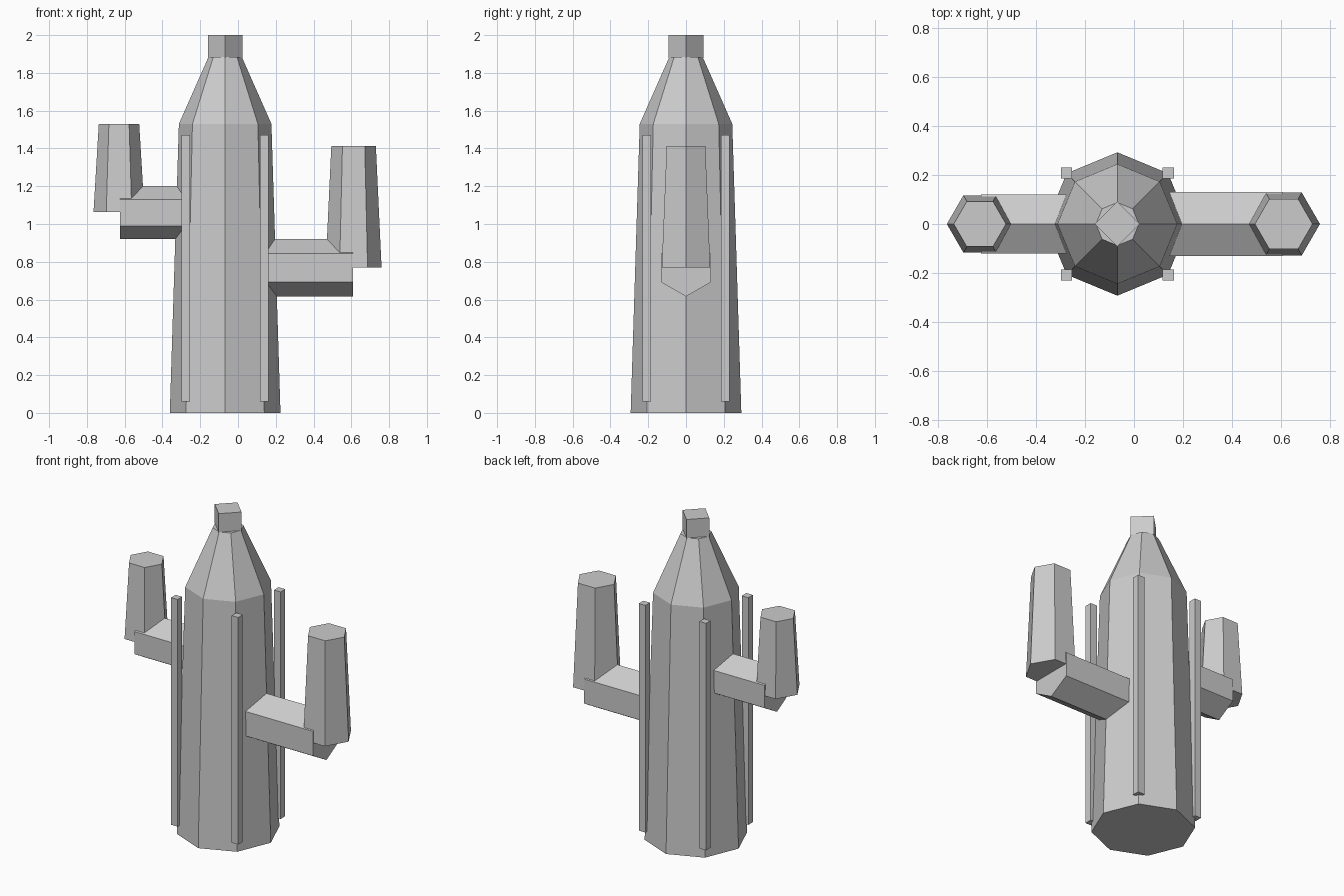
import bpy, bmesh, math
from mathutils import Matrix, Vector

if "Cube" in bpy.data.objects:
    bpy.data.objects.remove(bpy.data.objects["Cube"])

grey = bpy.data.materials.new("plain grey")
grey.diffuse_color = (0.6, 0.6, 0.6, 1)
grey.use_nodes = True
grey.node_tree.nodes["Principled BSDF"].inputs["Base Color"].default_value = grey.diffuse_color
CX = -0.068  # trunk axis


def lathe(name, sides, profile, origin=(0, 0, 0), along_x=False):
    """Flat-faced solid from (radius, height) rings; first corner on +x."""
    bm = bmesh.new()
    rings = []
    for r, h in profile:
        ring = []
        for i in range(sides):
            a = 2 * math.pi * i / sides
            p = Vector((r * math.cos(a), r * math.sin(a), h))
            if along_x:  # lay the axis along x, keeping a corner on top
                p = Vector((p.z, p.y, p.x))
            ring.append(bm.verts.new(p + Vector(origin)))
        rings.append(ring)
    for lo, hi in zip(rings, rings[1:]):
        for i in range(sides):
            j = (i + 1) % sides
            bm.faces.new((lo[i], lo[j], hi[j], hi[i]))
    bm.faces.new(rings[0][::-1])
    bm.faces.new(rings[-1])
    return finish(name, bm)


def finish(name, bm):
    bmesh.ops.recalc_face_normals(bm, faces=bm.faces)
    me = bpy.data.meshes.new(name)
    bm.to_mesh(me)
    bm.free()
    me.materials.append(grey)
    ob = bpy.data.objects.new(name, me)
    bpy.context.collection.objects.link(ob)
    return ob


# Trunk, tapered crown and square tip
lathe("trunk", 8, [(0.293, 0), (0.245, 1.53)], (CX, 0, 0))
lathe("crown", 8, [(0.245, 1.53), (0.088, 1.885)], (CX, 0, 0))
lathe("tip", 4, [(0.092, 1.88), (0.092, 2.0)], (CX, 0, 0))

# Arms: horizontal branch plus tapered upright
for side, x0, x1, z, r, ux, r0, r1, top in (
        ("left", -0.625, -0.12, 1.06, 0.14, -0.63, 0.135, 0.107, 1.53),
        ("right", 0.0, 0.608, 0.768, 0.152, 0.612, 0.148, 0.118, 1.412)):
    lathe(side + "_branch", 6, [(r, x0), (r, x1)], (0, 0, z), along_x=True)
    lathe(side + "_upright", 6, [(r0, z + 0.003), (r1, top)], (ux, 0, 0))

# Four upright ribs on the diagonal corners
for sx in (-1, 1):
    for sy in (-1, 1):
        bm = bmesh.new()
        m = (Matrix.Translation((CX + sx * 0.208, sy * 0.208, 0.765))
             @ Matrix.Diagonal((0.045, 0.045, 1.41, 1)))
        bmesh.ops.create_cube(bm, size=1, matrix=m)
        finish("rib_%s_%s" % ("left" if sx < 0 else "right",
                              "front" if sy < 0 else "back"), bm)
